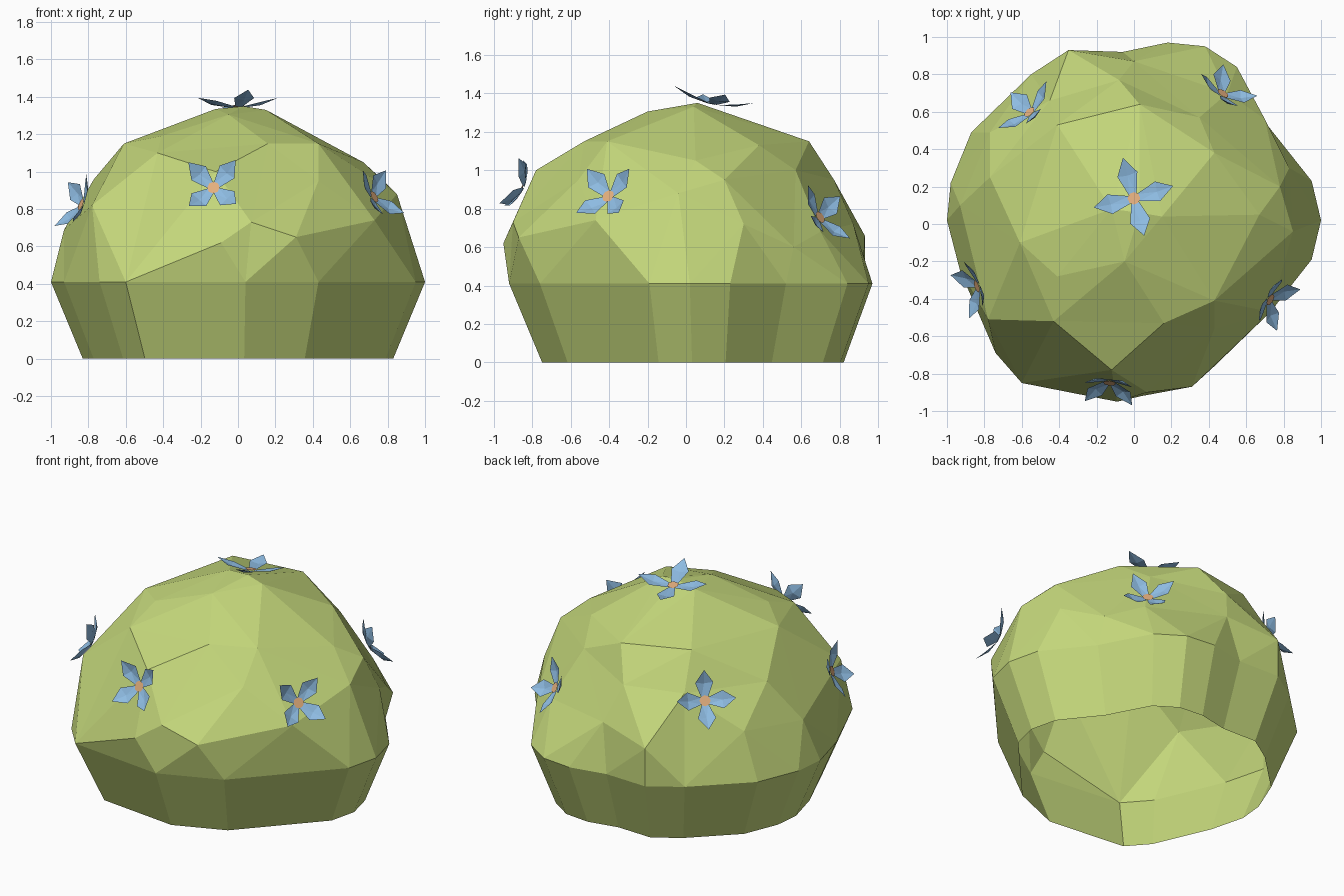
import bpy, bmesh, math
from mathutils import Vector
from mathutils.bvhtree import BVHTree

if "Cube" in bpy.data.objects:
    bpy.data.objects.remove(bpy.data.objects["Cube"])


def material(name, rgb):
    m = bpy.data.materials.new(name)
    m.diffuse_color = (*rgb, 1.0)
    m.use_nodes = True
    m.node_tree.nodes["Principled BSDF"].inputs["Base Color"].default_value = m.diffuse_color
    return m


LEAF = material("leaf green", (0.56, 0.69, 0.20))
PETAL = material("petal blue", (0.27, 0.50, 0.76))
HEART = material("flower heart peach", (0.78, 0.43, 0.21))


def finish(bm, name, *mats):
    mesh = bpy.data.meshes.new(name)
    bm.to_mesh(mesh)
    bm.free()
    for m in mats:
        mesh.materials.append(m)
    ob = bpy.data.objects.new(name, mesh)
    bpy.context.collection.objects.link(ob)
    return ob


# Bush: widest outline at z = RIM, lumps above it, tapered skirt below
RIM = 0.41
CENTRE = Vector((0, 0, RIM))
outline = [(1.0, .02), (.95, .23), (.72, .52), (.55, .84), (.38, .95), (.18, .97),
           (-.06, .92), (-.35, .93), (-.55, .80), (-.87, .49), (-.98, .22), (-1.0, .02),
           (-.93, -.25), (-.74, -.69), (-.60, -.85), (.04, -.92), (.43, -.76), (.95, -.19)]
lumps = [
    # crown
    (.03, .06, 1.35), (.15, .04, 1.33), (-.12, .08, 1.335), (-.05, -.2, 1.305), (-.41, .53, 1.18),
    (.03, .64, 1.15), (.43, .38, 1.13), (-.41, -.28, 1.19), (.16, -.53, 1.15),
    (.43, -.41, 1.15), (-.61, -.10, 1.15), (-.43, -.52, 1.10), (.67, .05, 1.05),
    # front
    (-.12, -.78, 1.0), (.43, -.56, .95), (.07, -.90, .73), (-.09, -.95, .62), (.31, -.87, .65),
    (-.78, -.51, .82), (.73, -.47, .74),
    # sides
    (.85, -.04, .88), (.78, .20, .95), (.83, .30, .72), (-.93, .10, .69), (-.77, .25, .96),
    # back
    (.70, .56, .60), (.50, .70, .68), (.35, .57, 1.0), (.0, .87, .72), (-.08, .77, .95),
    (-.35, .93, .66), (-.77, .49, .72), (-.45, .66, .95)]

bm = bmesh.new()
target = {}
rim = []
# spread the points over a sphere to get clean facets, then move them to their places
for p in [Vector((x, y, RIM)) for x, y in outline] + [Vector(p) for p in lumps]:
    v = bm.verts.new((p - CENTRE).normalized())
    target[v] = p
    if len(rim) < len(outline):
        rim.append(v)
bmesh.ops.convex_hull(bm, input=list(bm.verts))
rim_set = set(rim)
cap = [f for f in bm.faces if all(v in rim_set for v in f.verts)]
bmesh.ops.delete(bm, geom=cap, context='FACES_ONLY')
for v, p in target.items():
    if v.is_valid:
        v.co = p
# skirt down to the ground, open underneath
foot = [bm.verts.new((v.co.x * .83, v.co.y * .83 + .015, 0)) for v in rim]
for i in range(len(rim)):
    j = (i + 1) % len(rim)
    bm.faces.new((rim[i], foot[i], foot[j], rim[j]))
bmesh.ops.recalc_face_normals(bm, faces=bm.faces)
surface = BVHTree.FromBMesh(bm)
finish(bm, "bush", LEAF)


# Flowers: four creased petals around a small disc
def flower(name, pos, normal, spin, size=0.18, lift=0.075):
    pos, n = Vector(pos), Vector(normal).normalized()
    # keep the flower just above the leaves
    hit, hn, _, _ = surface.find_nearest(pos)
    if hn.dot(pos - CENTRE) < 0:
        hn = -hn
    gap = (pos - hit).dot(hn)
    if gap < 0.006:
        pos += hn * (0.006 - gap)
    side = Vector((0, 0, 1)).cross(n) if abs(n.z) < .9 else Vector((1, 0, 0))
    u = (side - n * side.dot(n)).normalized()
    w = n.cross(u)
    bm = bmesh.new()

    def vert(r, across, h, a):
        x = r * math.cos(a) - across * math.sin(a)
        y = r * math.sin(a) + across * math.cos(a)
        return bm.verts.new(pos + (u * x + w * y + n * h))

    for k in range(4):
        a = math.radians(spin + 90 * k)
        b0, b1 = vert(.02, -.02, .004, a), vert(.02, .02, .004, a)
        m0, m1 = vert(size * .6, -.055, lift * .5, a), vert(size * .6, .055, lift * .5, a)
        mid = vert(size * .58, 0, lift * .3, a)
        tip = vert(size, 0, lift, a)
        for f in ((b0, m0, mid), (b0, mid, b1), (b1, mid, m1), (m0, tip, mid), (mid, tip, m1)):
            bm.faces.new(f)
    disc = bm.faces.new([vert(.034, 0, .012, math.radians(45 * k)) for k in range(8)])
    disc.material_index = 1
    finish(bm, name, PETAL, HEART)


flower("flower_top", (0, .135, 1.34), (-.05, .2, 1), 15, .22, .055)
flower("flower_front", (-.13, -.84, .91), (-.1, -.9, .38), 48)
flower("flower_front_right", (.72, -.40, .86), (.8, -.45, .45), 45)
flower("flower_left", (-.83, -.33, .82), (-.85, -.3, .35), 55)
flower("flower_back_left", (-.55, .59, .90), (-.6, .62, .5), 0)
flower("flower_back_right", (.47, .69, .75), (.52, .72, .45), 30)
